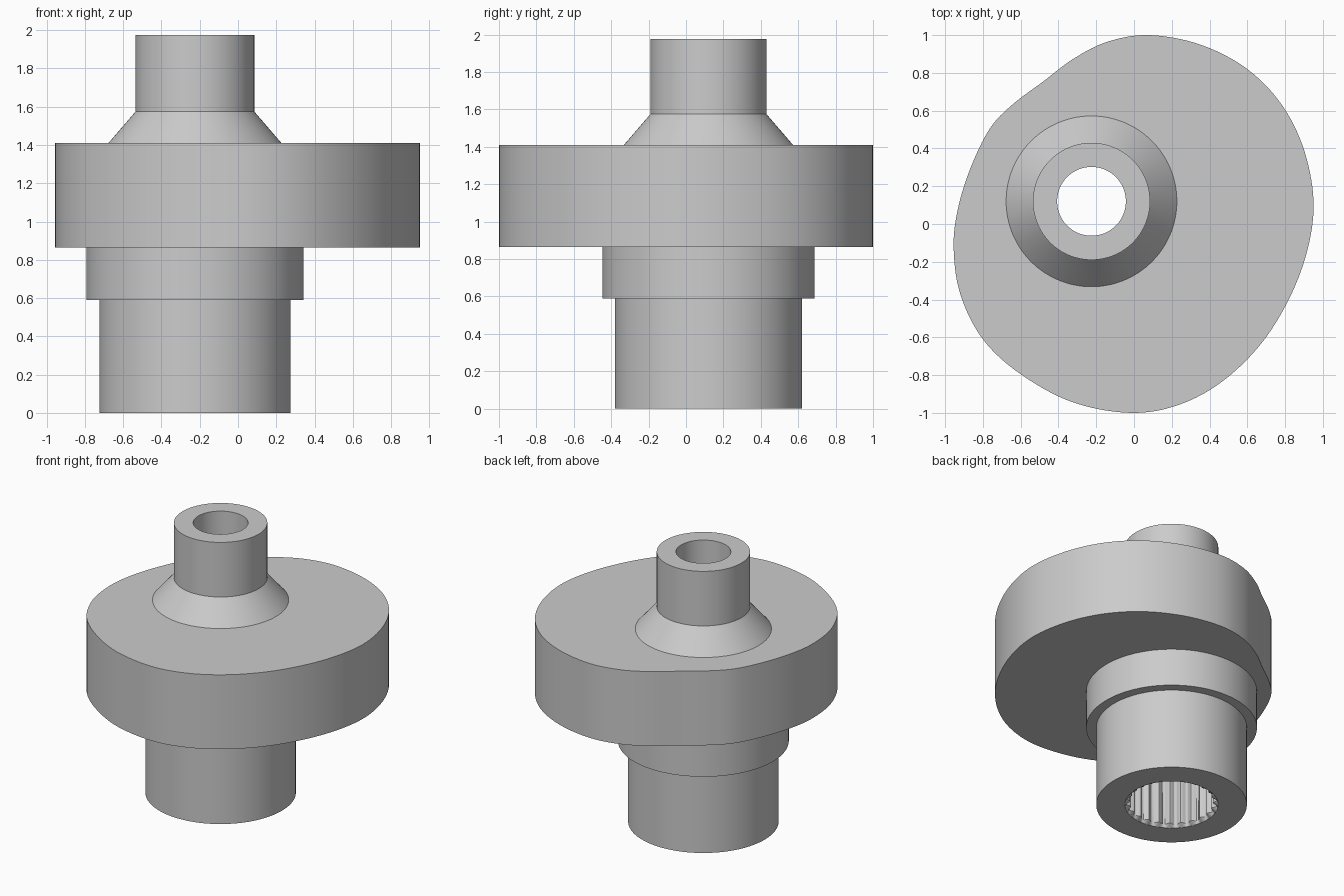
import bpy, bmesh, math
from mathutils import Vector

if "Cube" in bpy.data.objects:
    bpy.data.objects.remove(bpy.data.objects["Cube"])

N = 192                      # points around every ring
CX, CY = -0.225, 0.12        # shaft axis, offset from the cam centre

steel = bpy.data.materials.new("grey_steel")
steel.use_nodes = True
GREY = (0.6, 0.6, 0.6, 1)
steel.diffuse_color = GREY
steel.node_tree.nodes["Principled BSDF"].inputs["Base Color"].default_value = GREY


def circle(radius, z, teeth=0, depth=0.0):
    """Ring round the shaft axis, optionally waved into spline teeth."""
    ring = []
    for i in range(N):
        a = 2 * math.pi * i / N
        r = radius + depth * math.cos(teeth * a)
        ring.append(Vector((CX + r * math.cos(a), CY + r * math.sin(a), z)))
    return ring


def cam(z):
    """Smooth closed cam outline, sampled by angle round the shaft axis."""
    pts = [Vector(p) for p in CAM_POINTS]
    n, dense = len(pts), []
    for i in range(n):
        a, b, c, d = (pts[(i + k) % n] for k in (-1, 0, 1, 2))
        for s in range(40):
            t = s / 40
            dense.append(0.5 * (2 * b + (c - a) * t + (2 * a - 5 * b + 4 * c - d) * t**2
                                + (3 * b - a - 3 * c + d) * t**3))
    polar = sorted((math.atan2(p.y - CY, p.x - CX) % (2 * math.pi),
                    math.hypot(p.x - CX, p.y - CY)) for p in dense)
    polar = ([(polar[-1][0] - 2 * math.pi, polar[-1][1])] + polar
             + [(polar[0][0] + 2 * math.pi, polar[0][1])])
    ring, j = [], 0
    for i in range(N):
        a = 2 * math.pi * i / N
        while polar[j + 1][0] < a:
            j += 1
        (a0, r0), (a1, r1) = polar[j], polar[j + 1]
        r = r0 + (r1 - r0) * (a - a0) / max(a1 - a0, 1e-9)
        ring.append(Vector((CX + r * math.cos(a), CY + r * math.sin(a), z)))
    return ring


def loft(name, rings):
    """Skin a list of rings, ordered from the top bore outward and down."""
    bm = bmesh.new()
    rows = [[bm.verts.new(p) for p in ring] for ring in rings]
    for a, b in zip(rows, rows[1:]):
        for i in range(N):
            k = (i + 1) % N
            bm.faces.new((a[i], b[i], b[k], a[k]))
    mesh = bpy.data.meshes.new(name)
    bm.to_mesh(mesh)
    bm.free()
    mesh.materials.append(steel)
    obj = bpy.data.objects.new(name, mesh)
    bpy.context.collection.objects.link(obj)
    bpy.ops.object.select_all(action="DESELECT")
    obj.select_set(True)
    bpy.context.view_layer.objects.active = obj
    bpy.ops.object.shade_smooth_by_angle(angle=math.radians(25))


# Cam outline, counter-clockwise from the right
CAM_POINTS = [(0.95, 0.06), (0.91, 0.36), (0.79, 0.62), (0.6, 0.82), (0.35, 0.95),
              (0.08, 1.0), (-0.14, 0.965), (-0.32, 0.875), (-0.48, 0.755), (-0.64, 0.635),
              (-0.76, 0.51), (-0.86, 0.31), (-0.93, 0.09), (-0.955, -0.12), (-0.92, -0.37),
              (-0.8, -0.61), (-0.6, -0.795), (-0.32, -0.945), (0, -1), (0.27, -0.945),
              (0.51, -0.8), (0.72, -0.57), (0.88, -0.26)]

# Upper sleeve with its flared foot
loft("upper_sleeve", [circle(0.31, 1.975), circle(0.31, 1.575), circle(0.452, 1.41)])

# Eccentric cam disc
loft("cam_disc", [circle(0.452, 1.41), cam(1.41), cam(0.865), circle(0.567, 0.865)])

# Collar and lower hub
loft("collar", [circle(0.567, 0.865), circle(0.567, 0.59), circle(0.5, 0.59)])
loft("lower_hub", [circle(0.5, 0.59), circle(0.5, 0), circle(0.31, 0)])

# Splined socket, entered through a small chamfer
TEETH = {"teeth": 24, "depth": 0.014}
loft("splined_socket", [circle(0.31, 0), circle(0.29, 0.02, **TEETH),
                        circle(0.29, 0.7, **TEETH), circle(0.182, 0.7)])

# Plain bore up to the rim of the sleeve
loft("shaft_bore", [circle(0.182, 0.7), circle(0.182, 1.975), circle(0.31, 1.975)])
